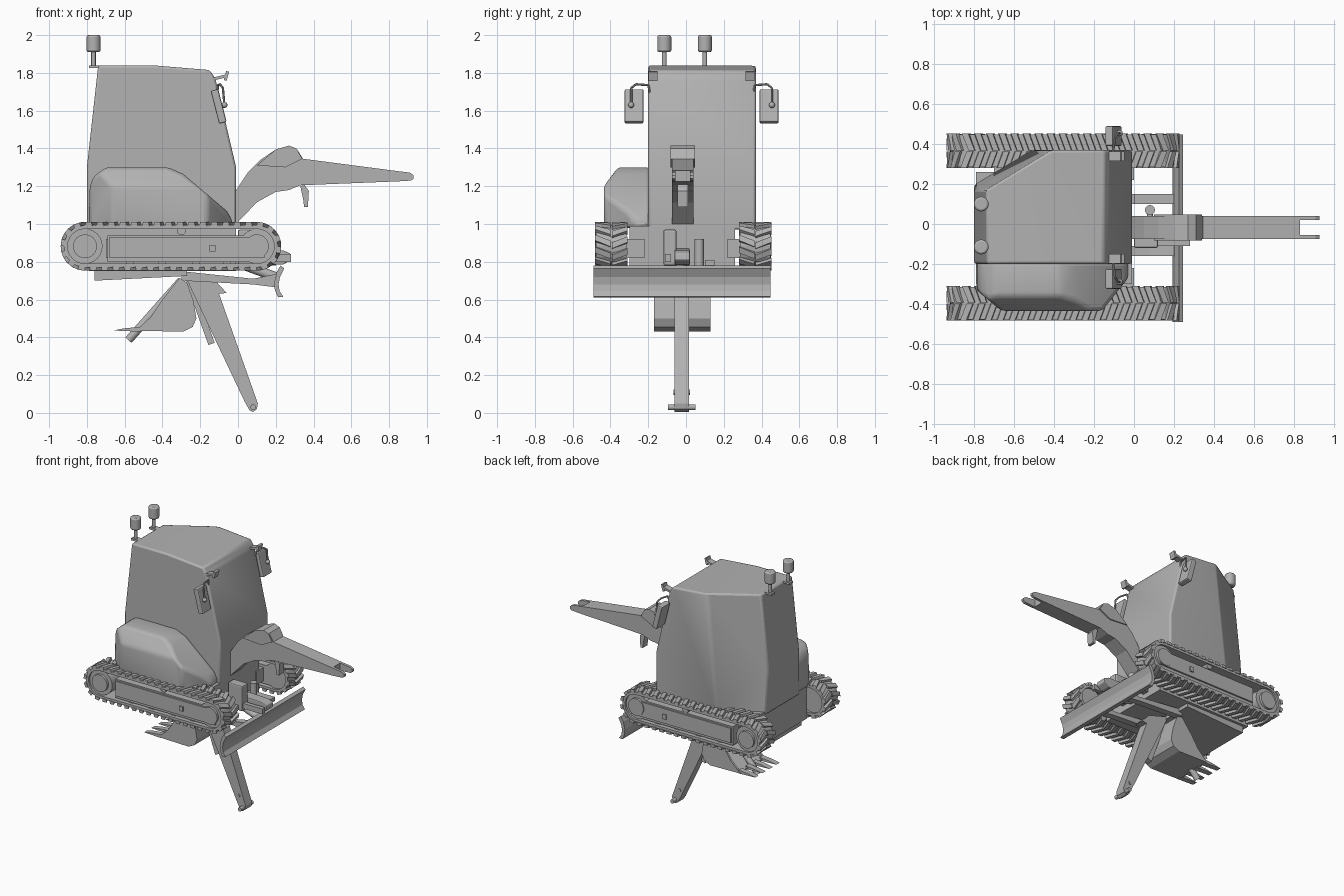
import bpy, bmesh, math
from mathutils import Vector

if "Cube" in bpy.data.objects:
    bpy.data.objects.remove(bpy.data.objects["Cube"])

grey = bpy.data.materials.new("plain grey")
COL = (0.45, 0.45, 0.45, 1)
grey.diffuse_color = COL
grey.use_nodes = True
grey.node_tree.nodes["Principled BSDF"].inputs["Base Color"].default_value = COL


def finish(name, bm, bevel=0, segs=2, smooth=False):
    bmesh.ops.recalc_face_normals(bm, faces=bm.faces[:])
    me = bpy.data.meshes.new(name)
    bm.to_mesh(me)
    bm.free()
    me.materials.append(grey)
    ob = bpy.data.objects.new(name, me)
    bpy.context.collection.objects.link(ob)
    if bevel:
        m = ob.modifiers.new("Bevel", 'BEVEL')
        m.width, m.segments, m.limit_method = bevel, segs, 'ANGLE'
        m.angle_limit = math.radians(20)
    if smooth:
        bpy.context.view_layer.objects.active = ob
        for o in bpy.context.selected_objects:
            o.select_set(False)
        ob.select_set(True)
        bpy.ops.object.shade_smooth_by_angle(angle=math.radians(40))
    return ob


def prism(name, pts, y0, y1, cuts=(), **kw):
    """Extrude an x-z outline along y, then trim it with (point, normal) planes."""
    bm = bmesh.new()
    a = [bm.verts.new((x, y0, z)) for x, z in pts]
    b = [bm.verts.new((x, y1, z)) for x, z in pts]
    bm.faces.new(a)
    bm.faces.new(b[::-1])
    for i in range(len(pts)):
        j = (i + 1) % len(pts)
        bm.faces.new((a[i], b[i], b[j], a[j]))
    for co, no in cuts:
        r = bmesh.ops.bisect_plane(bm, geom=bm.verts[:] + bm.edges[:] + bm.faces[:],
                                   plane_co=co, plane_no=no, clear_outer=True)
        bmesh.ops.contextual_create(
            bm, geom=[e for e in r["geom_cut"] if isinstance(e, bmesh.types.BMEdge)])
    return finish(name, bm, **kw)


def box(name, x, y, z, **kw):
    return prism(name, [(x[0], z[0]), (x[1], z[0]), (x[1], z[1]), (x[0], z[1])], y[0], y[1], **kw)


def rod(name, p, q, r, n=16, **kw):
    p, q = Vector(p), Vector(q)
    bm = bmesh.new()
    bmesh.ops.create_cone(bm, cap_ends=True, segments=n, radius1=r, radius2=r, depth=(q - p).length)
    rot = (q - p).to_track_quat('Z', 'Y').to_matrix().to_4x4()
    rot.translation = (p + q) / 2
    bmesh.ops.transform(bm, matrix=rot, verts=bm.verts)
    return finish(name, bm, smooth=True, **kw)


def bar(name, p, q, w, y0, y1):
    """Flat bar of width w between two x-z points."""
    d = Vector((q[0] - p[0], q[1] - p[1])).normalized() * w / 2
    n = (-d.y, d.x)
    return prism(name, [(p[0] + n[0], p[1] + n[1]), (q[0] + n[0], q[1] + n[1]),
                        (q[0] - n[0], q[1] - n[1]), (p[0] - n[0], p[1] - n[1])], y0, y1)


# Cab with sloping windscreen and a chamfered rear left corner
prism("cab", [(-0.8, 0.97), (-0.8, 1.3), (-0.74, 1.84), (-0.45, 1.84), (-0.15, 1.815),
              (-0.12, 1.77), (-0.01, 1.3), (-0.01, 0.97)], -0.2, 0.37,
      cuts=[((-0.79, 0.2, 1.0), (-0.52, 0.855, 0.06))], bevel=0.012, smooth=True)

# Engine hood with sloped corners
prism("engine_hood", [(-0.79, 0.98), (-0.785, 1.2), (-0.765, 1.25), (-0.7, 1.3), (-0.37, 1.3),
                      (-0.29, 1.265), (-0.06, 1.07), (-0.03, 1.02), (-0.03, 0.98)], -0.435, -0.19,
      cuts=[((-0.79, -0.33, 1), (-0.64, -0.77, 0)), ((-0.16, -0.435, 1), (0.78, -0.62, 0)),
            ((-0.5, -0.435, 1.2), (0, -0.8, 0.6))], bevel=0.025, segs=3, smooth=True)

# Undercarriage
box("chassis", (-0.79, -0.01), (-0.3, 0.26), (0.75, 0.99))
prism("belly_plate", [(-0.76, 0.70), (-0.27, 0.725), (-0.27, 0.755), (-0.76, 0.755)], -0.28, 0.24)
box("turntable", (-0.7, -0.05), (-0.2, 0.2), (0.95, 1.0))

# Tracks
XA, XB, ZC = -0.81, 0.10, 0.882
L = XB - XA


def loop_point(s, r):
    """Point on a stadium loop, s in 0..1, offset r from the wheel centres."""
    arc = math.pi * 0.115
    d = (s % 1) * 2 * (L + arc)
    if d < L:
        return XA + d, ZC + r
    if d < L + arc:
        t = (d - L) / 0.115
        return XB + r * math.sin(t), ZC + r * math.cos(t)
    if d < 2 * L + arc:
        return XB - (d - L - arc), ZC - r
    t = (d - 2 * L - arc) / 0.115
    return XA - r * math.sin(t), ZC - r * math.cos(t)


def track(side, y0, y1):
    mid, count = (y0 + y1) / 2, 42
    # Belt
    bm = bmesh.new()
    rings = []
    for i in range(84):
        s = i / 84
        rings.append([bm.verts.new((p[0], y, p[1])) for p, y in (
            (loop_point(s, 0.112), y0 + 0.005), (loop_point(s, 0.112), y1 - 0.005),
            (loop_point(s, 0.092), y1 - 0.005), (loop_point(s, 0.092), y0 + 0.005))])
    for i, a in enumerate(rings):
        b = rings[(i + 1) % 84]
        for k in range(4):
            bm.faces.new((a[k], a[(k + 1) % 4], b[(k + 1) % 4], b[k]))
    finish(side + "_track_belt", bm)
    # Chevron tread lugs
    bm = bmesh.new()
    for i in range(count):
        for edge, half in ((y0, 0), (y1, 0.5)):
            inner = mid + (0.003 if edge > mid else -0.003)
            s0 = (i + half * 0.3) / count
            v = []
            for y, sh in ((inner, 0.5 / count), (edge, 0)):
                for ds, r in ((0, 0.108), (0.62 / count, 0.108), (0.55 / count, 0.129), (0.07 / count, 0.129)):
                    x, z = loop_point(s0 + sh + ds, r)
                    v.append(bm.verts.new((x, y, z)))
            bm.faces.new(v[:4])
            bm.faces.new(v[7:3:-1])
            for k in range(4):
                bm.faces.new((v[k], v[k + 4], v[(k + 1) % 4 + 4], v[(k + 1) % 4]))
    finish(side + "_track_lugs", bm)
    # Frame, wheels and hubs
    out = 1 if mid > 0 else -1
    face = y1 if out > 0 else y0
    box(side + "_track_frame", (-0.69, 0.15), (y0 + 0.02, y1 - 0.02), (0.8, 0.94))
    box(side + "_frame_panel", (-0.68, 0.14), sorted((face - out * 0.02, face - out * 0.008)), (0.82, 0.93))
    box(side + "_frame_boss", (-0.15, -0.12), sorted((face - out * 0.02, face)), (0.855, 0.89))
    for x in (-0.57, -0.4, -0.22, -0.06):
        box(side + "_roller", (x - 0.02, x + 0.02), (y0 + 0.03, y1 - 0.03), (0.785, 0.81))
    rod(side + "_carrier_roller", (-0.3, y0 + 0.03, 0.965), (-0.3, y1 - 0.015, 0.965), 0.024)
    for x, tag in ((XA, "rear"), (XB, "front")):
        rod(f"{side}_{tag}_wheel", (x, y0 + 0.02, ZC), (x, y1 - 0.02, ZC), 0.093, 24)
        rod(f"{side}_{tag}_hub", (x, mid, ZC), (x, face - out * 0.002, ZC), 0.063, 24)
    box(side + "_axle_mount", (-0.7, 0.0), sorted((mid, out * 0.22)), (0.82, 0.92))


track("left", 0.28, 0.452)
track("right", -0.482, -0.31)

# Dozer blade and its push arms
prism("dozer_blade", [(0.225, 0.78), (0.245, 0.765), (0.222, 0.72), (0.215, 0.68), (0.22, 0.645),
                      (0.24, 0.615), (0.212, 0.612), (0.195, 0.65), (0.192, 0.69), (0.205, 0.745)],
      -0.49, 0.448)
for y, tag in ((0.125, "left"), (-0.135, "right")):
    prism(tag + "_push_arm", [(-0.3, 0.75), (0.08, 0.71), (0.2, 0.735), (0.2, 0.665), (0.08, 0.68), (-0.3, 0.70)],
          y - 0.025, y + 0.025)
rod("blade_cylinder", (-0.02, -0.03, 0.8), (0.2, -0.03, 0.72), 0.025)

# Swing post carrying the boom
prism("swing_bracket", [(-0.03, 0.78), (0.24, 0.785), (0.28, 0.81), (0.275, 0.845), (0.24, 0.86), (-0.03, 0.87)],
      -0.06, 0.02, bevel=0.006)
box("swing_post", (0.0, 0.12), (-0.12, -0.05), (0.78, 0.97), bevel=0.01)
rod("swing_pin", (0.08, 0.07, 0.78), (0.08, 0.07, 0.92), 0.025)
box("swing_crosspiece", (0.0, 0.2), (0.1, 0.15), (0.78, 0.81))
box("swing_lug", (0.1, 0.28), (-0.11, -0.08), (0.8, 0.84))

# Raised boom: solid body with a forked tip
prism("boom", [(-0.01, 1.0), (-0.01, 1.18), (0.05, 1.27), (0.12, 1.34), (0.2, 1.395), (0.27, 1.415),
               (0.31, 1.4), (0.345, 1.345), (0.5, 1.325), (0.83, 1.282), (0.83, 1.225), (0.33, 1.205),
               (0.27, 1.18), (0.2, 1.17), (0.1, 1.115)], -0.075, 0.04)
for y in (-0.075, 0.02):
    prism("boom_fork", [(0.82, 1.283), (0.91, 1.272), (0.93, 1.258), (0.93, 1.24), (0.915, 1.23), (0.82, 1.224)],
          y, y + 0.02)
for y in (-0.083, 0.034):
    prism("boom_cheek", [(0.1, 1.31), (0.2, 1.395), (0.27, 1.415), (0.31, 1.4), (0.34, 1.345), (0.25, 1.3)],
          y, y + 0.014)
prism("boom_lamp", [(0.33, 1.2), (0.345, 1.13), (0.35, 1.09), (0.37, 1.09), (0.375, 1.175), (0.35, 1.21)], -0.045, 0.01)

# Hanging stick with its pin and cylinders
prism("stick", [(-0.29, 0.75), (-0.12, 0.70), (-0.06, 0.635), (-0.1, 0.63), (0.105, 0.05), (0.1, 0.02),
                (0.08, 0.005), (0.06, 0.015), (0.035, 0.06), (-0.25, 0.66)], -0.06, 0.015)
rod("stick_pin", (0.08, -0.095, 0.03), (0.08, 0.05, 0.03), 0.015)
rod("stick_link_pin", (0.045, -0.066, 0.11), (0.045, 0.021, 0.11), 0.014)
bar("stick_link", (-0.26, 0.7), (-0.14, 0.365), 0.035, -0.045, 0.0)
rod("bucket_cylinder", (-0.3, -0.022, 0.7), (-0.58, -0.022, 0.385), 0.022)

# Bucket: curved shell, side plates and teeth
prism("bucket_shell", [(-0.54, 0.435), (-0.29, 0.43), (-0.24, 0.455), (-0.22, 0.5), (-0.235, 0.59), (-0.27, 0.69),
                       (-0.31, 0.715), (-0.285, 0.68), (-0.255, 0.59), (-0.238, 0.505), (-0.255, 0.47),
                       (-0.295, 0.447), (-0.54, 0.447)], -0.165, 0.125)
for y in (-0.17, 0.115):
    prism("bucket_side", [(-0.54, 0.435), (-0.29, 0.43), (-0.24, 0.455), (-0.22, 0.5), (-0.235, 0.59),
                          (-0.27, 0.69), (-0.31, 0.715), (-0.4, 0.6), (-0.46, 0.51)], y, y + 0.015)
for i in range(4):
    y = -0.165 + i * 0.0833
    prism("bucket_tooth", [(-0.66, 0.436), (-0.52, 0.43), (-0.52, 0.455), (-0.6, 0.448)], y, y + 0.04)

# Roof beacons
for y in (0.1, -0.115):
    rod("beacon_stem", (-0.765, y, 1.83), (-0.765, y, 1.92), 0.012)
    rod("beacon_lamp", (-0.765, y, 1.91), (-0.765, y, 2.0), 0.037, 20, bevel=0.01)
    box("beacon_bracket", (-0.79, -0.72), (y - 0.02, y + 0.02), (1.825, 1.84))

# Mirrors and work lamps on both windscreen posts
for out, edge, tag in ((1, 0.365, "left"), (-1, -0.2, "right")):
    ym = edge + out * 0.075
    prism(tag + "_mirror", [(-0.145, 1.705), (-0.105, 1.715), (-0.06, 1.54), (-0.1, 1.53)],
          ym - 0.05, ym + 0.05, bevel=0.008)
    path = [(-0.11, edge - out * 0.01, 1.69), (-0.105, edge, 1.735), (-0.095, ym - out * 0.01, 1.74),
            (-0.08, ym + out * 0.015, 1.72), (-0.072, ym + out * 0.015, 1.63)]
    for p, q in zip(path, path[1:]):
        rod(tag + "_mirror_arm", p, q, 0.006, 8)
    bm = bmesh.new()
    bmesh.ops.create_uvsphere(bm, u_segments=12, v_segments=8, radius=0.016)
    bmesh.ops.translate(bm, verts=bm.verts, vec=path[-1])
    finish(tag + "_mirror_ball", bm, smooth=True)
    yl = sorted((edge - out * 0.05, edge - out * 0.002))
    bar(tag + "_lamp_bracket", (-0.14, 1.765), (-0.06, 1.785), 0.015, *yl)
    bar(tag + "_lamp", (-0.068, 1.76), (-0.055, 1.808), 0.016, *yl)
